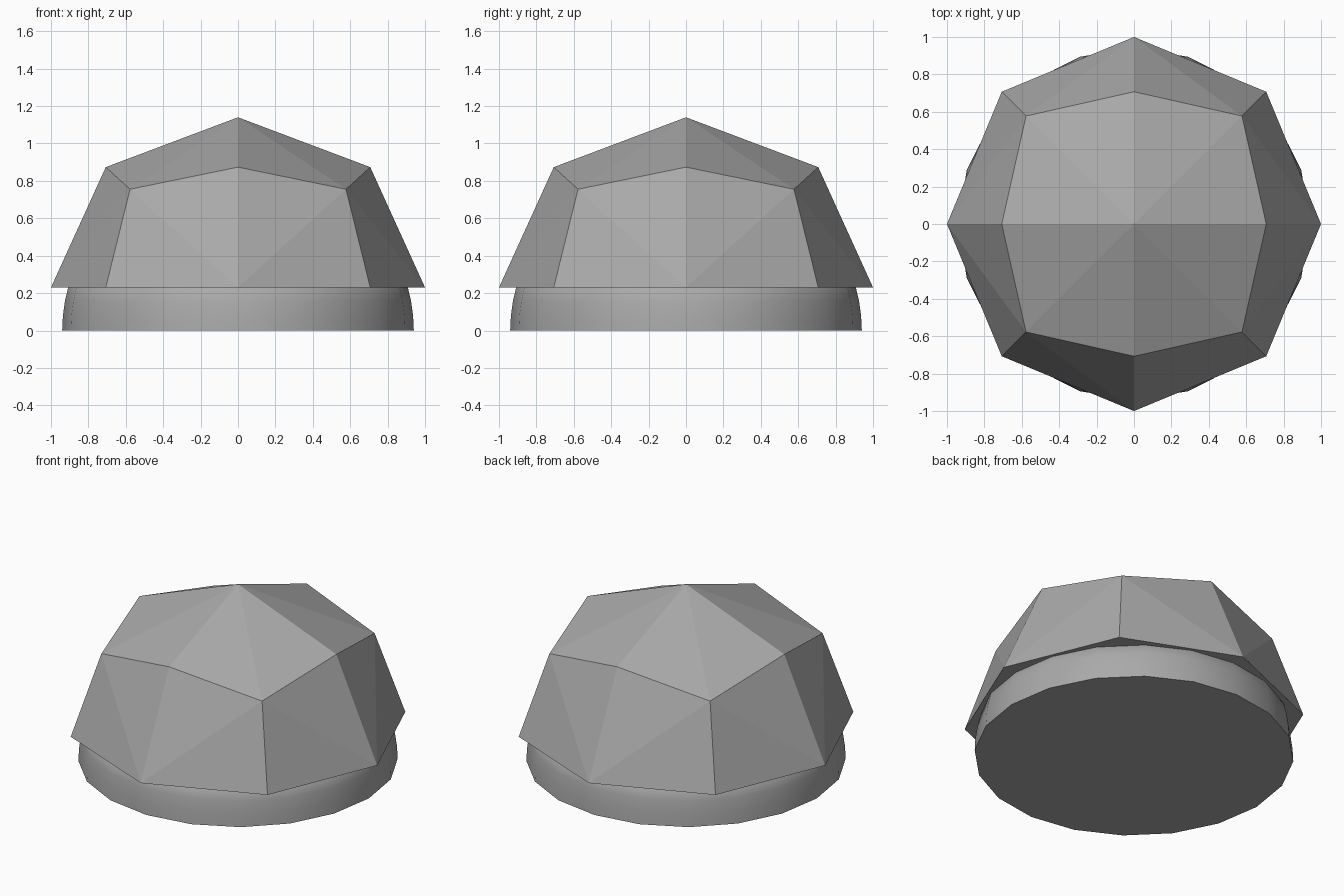
import bpy
import bmesh
import math

old = bpy.data.objects.get("Cube")
if old:
    bpy.data.objects.remove(old, do_unlink=True)

grey = bpy.data.materials.new("stone_grey")
grey.use_nodes = True
COLOUR = (0.4, 0.4, 0.4, 1.0)
grey.diffuse_color = COLOUR
grey.node_tree.nodes["Principled BSDF"].inputs["Base Color"].default_value = COLOUR


def add_object(name, bm):
    bmesh.ops.recalc_face_normals(bm, faces=bm.faces)
    mesh = bpy.data.meshes.new(name)
    bm.to_mesh(mesh)
    bm.free()
    mesh.materials.append(grey)
    obj = bpy.data.objects.new(name, mesh)
    bpy.context.collection.objects.link(obj)
    return obj


# Faceted dome: cube with split edges and poked faces, pushed out to a sphere
RIM_Z, DOME_HEIGHT = 0.23, 0.91
bm = bmesh.new()
bmesh.ops.create_cube(bm, size=2)
bmesh.ops.bisect_edges(bm, edges=bm.edges[:], cuts=1)
bmesh.ops.poke(bm, faces=bm.faces[:])
for v in bm.verts:
    v.co.normalize()
low = [v for v in bm.verts if v.co.z < -0.01]
bmesh.ops.delete(bm, geom=low, context="VERTS")
rim = [e for e in bm.edges if e.is_boundary]
bmesh.ops.holes_fill(bm, edges=rim, sides=0)
for v in bm.verts:
    v.co.z = v.co.z * DOME_HEIGHT + RIM_Z
add_object("faceted_dome", bm)

# Round base: rings that curve inward towards the hidden top
SIDES = 20
profile = [(0.94, 0), (0.936, 0.08), (0.925, 0.16), (0.908, 0.23), (0.85, 0.28)]
bm = bmesh.new()
rings = []
for radius, z in profile:
    angles = [math.tau * i / SIDES for i in range(SIDES)]
    rings.append([bm.verts.new((radius * math.cos(a), radius * math.sin(a), z))
                  for a in angles])
for lower, upper in zip(rings, rings[1:]):
    for i in range(SIDES):
        j = (i + 1) % SIDES
        bm.faces.new((lower[i], lower[j], upper[j], upper[i]))
bm.faces.new(rings[0])
bm.faces.new(rings[-1])
base = add_object("round_base", bm)

# Smooth the base wall, keeping its bottom edge sharp
bpy.ops.object.select_all(action="DESELECT")
base.select_set(True)
bpy.context.view_layer.objects.active = base
bpy.ops.object.shade_smooth_by_angle(angle=math.radians(40))
